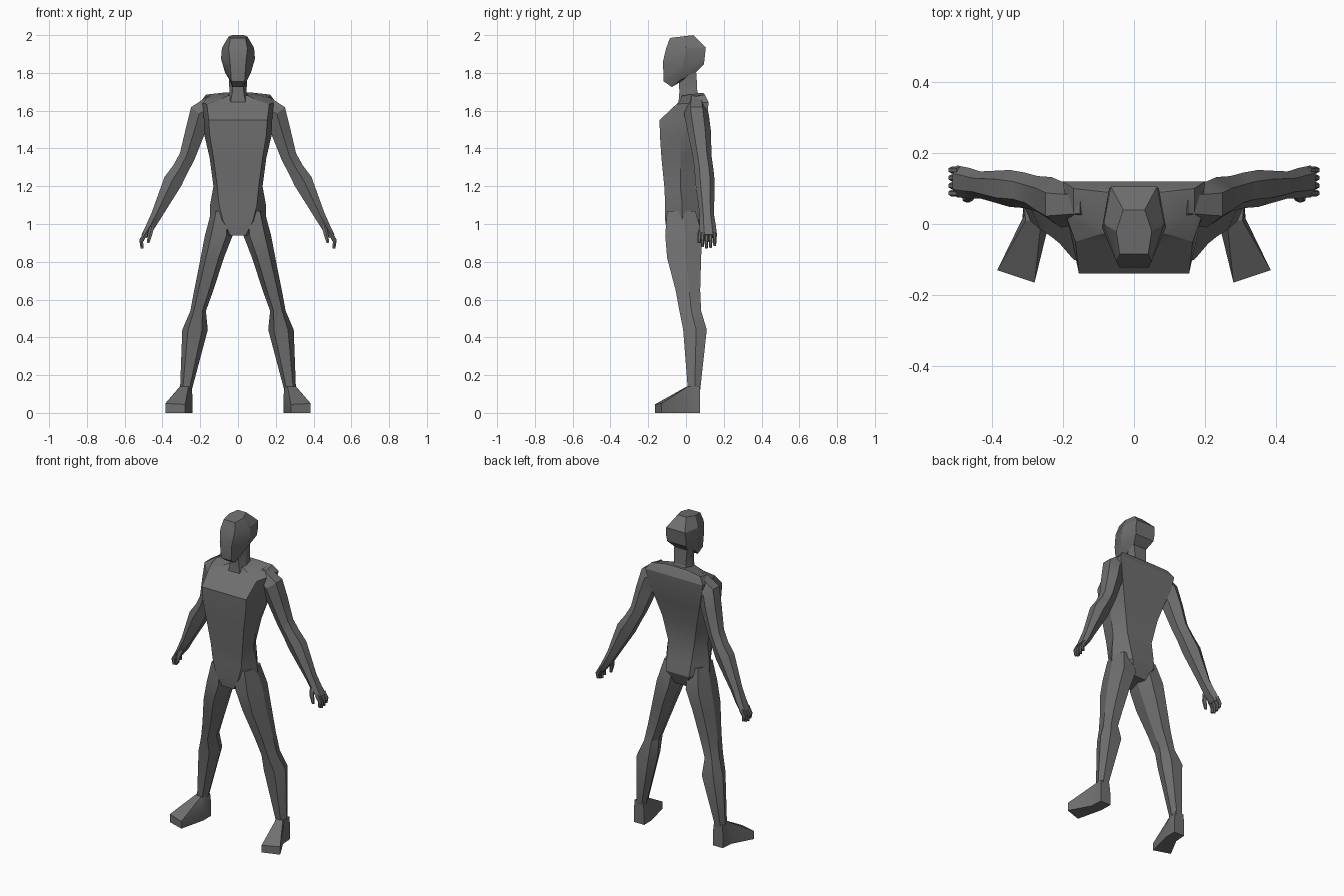
import bpy
import bmesh
import math
from mathutils import Vector

if "Cube" in bpy.data.objects:
    bpy.data.objects.remove(bpy.data.objects["Cube"], do_unlink=True)

GREY = (0.16, 0.16, 0.16, 1.0)
body_grey = bpy.data.materials.new("body_grey")
body_grey.use_nodes = True
body_grey.diffuse_color = GREY
for node in body_grey.node_tree.nodes:
    if node.type == 'BSDF_PRINCIPLED':
        node.inputs["Base Color"].default_value = GREY


def loft(name, rings, mirrored=False):
    """Skin a stack of point rings and cap both ends."""
    bm = bmesh.new()
    loops = [[bm.verts.new(p) for p in ring] for ring in rings]
    count = len(loops[0])
    for low, high in zip(loops, loops[1:]):
        for i in range(count):
            j = (i + 1) % count
            bm.faces.new((low[i], low[j], high[j], high[i]))
    bm.faces.new(loops[0])
    bm.faces.new(loops[-1])
    bmesh.ops.recalc_face_normals(bm, faces=bm.faces[:])
    mesh = bpy.data.meshes.new(name)
    bm.to_mesh(mesh)
    bm.free()
    mesh.materials.append(body_grey)
    obj = bpy.data.objects.new(name, mesh)
    bpy.context.collection.objects.link(obj)
    if mirrored:
        obj.modifiers.new("other_side", 'MIRROR')
    bpy.ops.object.select_all(action='DESELECT')
    bpy.context.view_layer.objects.active = obj
    obj.select_set(True)
    bpy.ops.object.shade_smooth_by_angle(angle=math.radians(25))
    return obj


def section(z, front, side, back, rise=0.0, x=0.0):
    """Six-sided level ring; front, side and back are (half width, y)."""
    (fw, fy), (sw, sy), (bw, by) = front, side, back
    mid, top = z + rise / 2, z + rise
    return [(x - fw, fy, z), (x + fw, fy, z), (x + sw, sy, mid),
            (x + bw, by, top), (x - bw, by, top), (x - sw, sy, mid)]


def limb(path):
    """Six-sided rings across a path of (x, y, z, half width, half depth)."""
    pts = [Vector(p[:3]) for p in path]
    depth_axis = Vector((0, 1, 0))
    shape = [(1, .5), (1, -.5), (.1, -1), (-1, -.5), (-1, .5), (.1, 1)]
    rings = []
    for i, p in enumerate(path):
        along = pts[min(i + 1, len(pts) - 1)] - pts[max(i - 1, 0)]
        out = along.cross(depth_axis).normalized()
        rings.append([pts[i] + out * a * p[3] + depth_axis * b * p[4]
                      for a, b in shape])
    return rings


# Torso, from crotch to collar
loft("torso", [
    section(.94, (.04, -.10), (.08, -.02), (.04, .05)),
    section(1.02, (.08, -.11), (.15, -.02), (.08, .085)),
    section(1.10, (.10, -.11), (.148, -.02), (.085, .07)),
    section(1.20, (.11, -.115), (.13, -.03), (.09, .05)),
    section(1.35, (.13, -.13), (.15, -.03), (.12, .065)),
    section(1.47, (.15, -.138), (.178, -.03), (.155, .09)),
    section(1.55, (.155, -.14), (.18, -.02), (.18, .11)),
    section(1.635, (.165, -.05), (.19, .02), (.20, .12), .01),
    section(1.655, (.10, -.03), (.17, .03), (.17, .10), .03),
    section(1.68, (.05, -.02), (.08, .03), (.08, .09), .015),
])

# Neck and head
loft("neck", [
    section(1.64, (.04, -.04), (.07, .02), (.05, .10)),
    section(1.70, (.03, -.035), (.045, .01), (.04, .06)),
    section(1.80, (.03, -.04), (.05, .01), (.045, .055)),
])
loft("head", [
    section(1.725, (.03, -.075), (.045, -.03), (.045, .05), .075),
    section(1.755, (.035, -.118), (.068, -.025), (.065, .095), .09),
    section(1.86, (.042, -.122), (.09, -.01), (.07, .10), .03),
    section(1.93, (.05, -.105), (.085, 0), (.065, .105), .005),
    section(1.985, (.04, -.085), (.05, -.02), (.03, .04), .015),
])

# Arms with shoulder, elbow bulge and palm
loft("arms", limb([
    (.12, .055, 1.625, .065, .05),
    (.20, .055, 1.58, .062, .065),
    (.227, .07, 1.49, .052, .062),
    (.268, .085, 1.36, .042, .05),
    (.305, .095, 1.29, .043, .05),
    (.345, .10, 1.225, .05, .052),
    (.43, .11, 1.05, .029, .038),
    (.462, .115, .99, .024, .043),
    (.497, .12, .935, .016, .045),
]), True)

# Four fingers and a thumb per hand
for label, y, length in [("index", .087, .055), ("middle", .108, .065),
                         ("ring", .130, .06), ("little", .152, .05)]:
    loft(label + "_fingers", limb([
        (.49, y, .95, .011, .010),
        (.512, y, .94 - length / 2, .010, .010),
        (.508, y, .935 - length, .007, .007),
    ]), True)
loft("thumbs", limb([
    (.455, .09, .99, .012, .015),
    (.465, .072, .95, .012, .012),
    (.476, .07, .90, .007, .008),
]), True)

# Legs, each ring as z, inner x, outer x, front y, back y
legs = []
for z, inner, outer, front, back in [
        (1.07, .03, .14, -.10, .05),
        (.94, .028, .175, -.11, .085),
        (.82, .075, .198, -.10, .08),
        (.65, .13, .232, -.055, .075),
        (.54, .17, .252, -.035, .08),
        (.44, .16, .295, -.015, .11),
        (.12, .245, .307, .01, .075)]:
    half = (outer - inner) / 2
    legs.append(section(z, (half * .55, front), (half, front * .45 + back * .55),
                        (half * .6, back), 0, (inner + outer) / 2))
loft("legs", legs, True)

# Feet, splayed outward, with a low toe and a higher heel
sole = [(.24, .075), (.24, .0), (.28, -.165), (.385, -.13), (.315, .0), (.31, .075)]
rim_heights = [.08, .08, .045, .05, .08, .08]
instep = [(.247, .075), (.247, .03), (.262, .005), (.305, .01), (.307, .03), (.307, .075)]
loft("feet", [
    [(x, y, 0) for x, y in sole],
    [(x, y, h) for (x, y), h in zip(sole, rim_heights)],
    [(x, y, .14) for x, y in instep],
], True)
